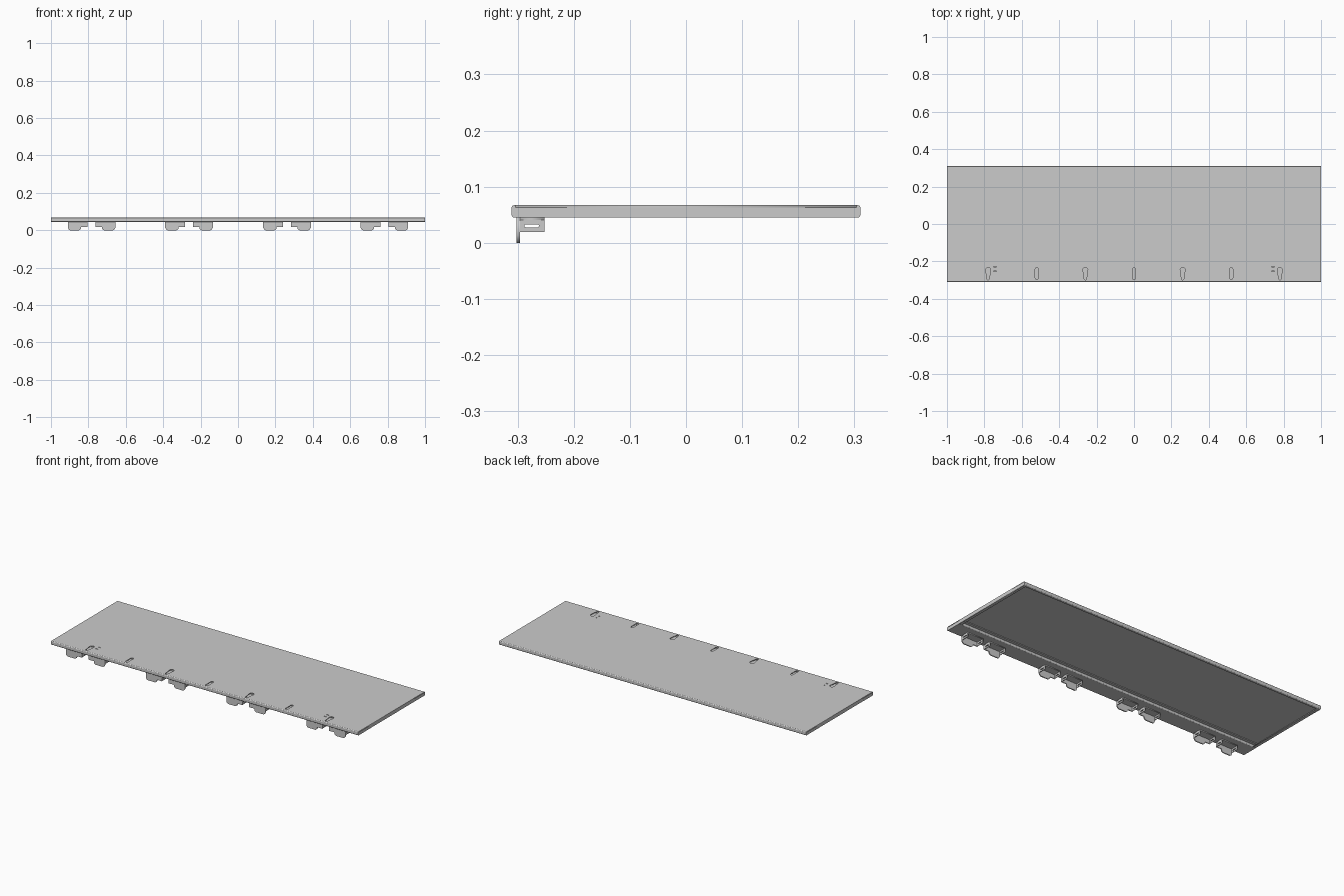
import bpy, bmesh, math
from mathutils import Matrix, Vector

if "Cube" in bpy.data.objects:
    bpy.data.objects.remove(bpy.data.objects["Cube"])

T = 0.004                    # sheet thickness
ZT, ZB = 0.067, 0.045        # top and underside of the shelf
YO = 0.311                   # half depth
XY = Matrix.Identity(4)
XZ = Matrix(((1, 0, 0, 0), (0, 0, 1, 0), (0, 1, 0, 0), (0, 0, 0, 1)))
YZ = Matrix(((0, 0, 1, 0), (1, 0, 0, 0), (0, 1, 0, 0), (0, 0, 0, 1)))


def add_object(name, bm):
    bmesh.ops.recalc_face_normals(bm, faces=bm.faces)
    me = bpy.data.meshes.new(name)
    bm.to_mesh(me)
    bm.free()
    ob = bpy.data.objects.new(name, me)
    bpy.context.collection.objects.link(ob)
    return ob


def plate(name, outlines, thick, axes, pos):
    """Flat sheet from 2D outlines (inner ones become holes)."""
    cu = bpy.data.curves.new(name + "_outline", 'CURVE')
    cu.dimensions = '2D'
    cu.fill_mode = 'BOTH'
    cu.extrude = thick / 2
    for pts in outlines:
        sp = cu.splines.new('POLY')
        sp.points.add(len(pts) - 1)
        for p, (a, b) in zip(sp.points, pts):
            p.co = (a, b, 0, 1)
        sp.use_cyclic_u = True
    tmp = bpy.data.objects.new(name + "_outline", cu)
    bpy.context.collection.objects.link(tmp)
    me = bpy.data.meshes.new_from_object(tmp.evaluated_get(bpy.context.evaluated_depsgraph_get()))
    bpy.data.objects.remove(tmp)
    bm = bmesh.new()
    bm.from_mesh(me)
    bpy.data.meshes.remove(me)
    bmesh.ops.remove_doubles(bm, verts=bm.verts, dist=1e-5)
    bmesh.ops.transform(bm, matrix=Matrix.Translation(pos) @ axes, verts=bm.verts)
    return add_object(name, bm)


def folded(name, path, x0, x1):
    """Bent sheet: a (y, z) path swept along x, with rounded bends."""
    bm = bmesh.new()
    rows = [[bm.verts.new((x, y, z)) for x in (x0, x1)] for y, z in path]
    for a, b in zip(rows, rows[1:]):
        bm.faces.new((a[0], a[1], b[1], b[0]))
    ob = add_object(name, bm)
    bev = ob.modifiers.new("bends", 'BEVEL')
    bev.width, bev.segments = 0.003, 3
    sol = ob.modifiers.new("sheet", 'SOLIDIFY')
    sol.thickness, sol.offset = T, 0
    return ob


def rect(a0, a1, b0, b1):
    return [(a0, b0), (a1, b0), (a1, b1), (a0, b1)]


def slot(cx, y0, y1, r0, r1, n=6):
    """Slot with round ends: radius r0 at y0, r1 at y1."""
    arc = lambda cy, r, s: [(cx + r * math.cos(s + math.pi * i / n),
                             cy + r * math.sin(s + math.pi * i / n)) for i in range(n + 1)]
    return arc(y1 - r1, r1, 0) + arc(y0 + r0, r0, math.pi)


# top sheet with its row of slots
holes = []
for i in range(-3, 4):
    x = i * 0.26
    holes.append(slot(x, -0.299, -0.232, 0.006, 0.013) if i % 2
                 else slot(x, -0.297, -0.234, 0.008, 0.008))
for s in (-1, 1):
    for y in (-0.228, -0.252):
        holes.append(rect(s * 0.743 - 0.008, s * 0.743 + 0.008, y - 0.002, y + 0.002))
plate("top_sheet", [rect(-1, 1, -0.304, 0.304)] + holes, T, XY, (0, 0, ZT - T / 2))

# folded front channel and back rim
zt, zb, yo = ZT - T / 2, ZB + T / 2, YO - T / 2
folded("front_channel", [(-0.304, zt), (-yo, zt), (-yo, zb), (-0.215, zb),
                         (-0.215, zt - T), (-0.195, zt - T)], -1, 1)
folded("back_rim", [(0.304, zt), (yo, zt), (yo, zb), (0.297, zb)], -1, 1)

# end walls with return lips
for s, side in ((-1, "left"), (1, "right")):
    plate(side + "_end_wall", [rect(-0.3075, 0.3075, ZB + 0.0005, ZT - T)], T, YZ,
          (s * (1 - T / 2), 0, 0))
    plate(side + "_end_lip", [rect(-0.007, 0.007, -0.213, 0.297)], T, XY,
          (s * (1 - T - 0.007), 0, ZB + T / 2))

# hanging brackets: stepped front plate, seat flange and two slotted webs
HOOK = [(-0.127, ZB), (-0.127, 0.013), (-0.122, 0.004), (-0.115, 0), (-0.066, 0),
        (-0.057, 0.007), (-0.055, 0.018), (-0.022, 0.018), (-0.022, ZB)]
n = 0
for cx in (-0.783, -0.262, 0.262, 0.783):
    for m in (1, -1):
        n += 1
        plate(f"bracket_plate_{n}", [[(cx + m * a, b) for a, b in HOOK]], 0.006, XZ,
              (0, -0.299, 0))
        xs = sorted((cx - m * 0.127, cx - m * 0.022))
        plate(f"bracket_seat_{n}", [rect(xs[0], xs[1], -0.296, -0.252)], T, XY,
              (0, 0, ZB - T / 2))
        web_hole = [(z_y, y_z) for y_z, z_y in slot(0.030, -0.288, -0.262, 0.0025, 0.0025)]
        for k, x in enumerate((xs[0] + T / 2, xs[1] - T / 2)):
            plate(f"bracket_web_{n}_{k}", [rect(-0.296, -0.252, 0.019, ZB - T), web_hole],
                  T, YZ, (x, 0, 0))
